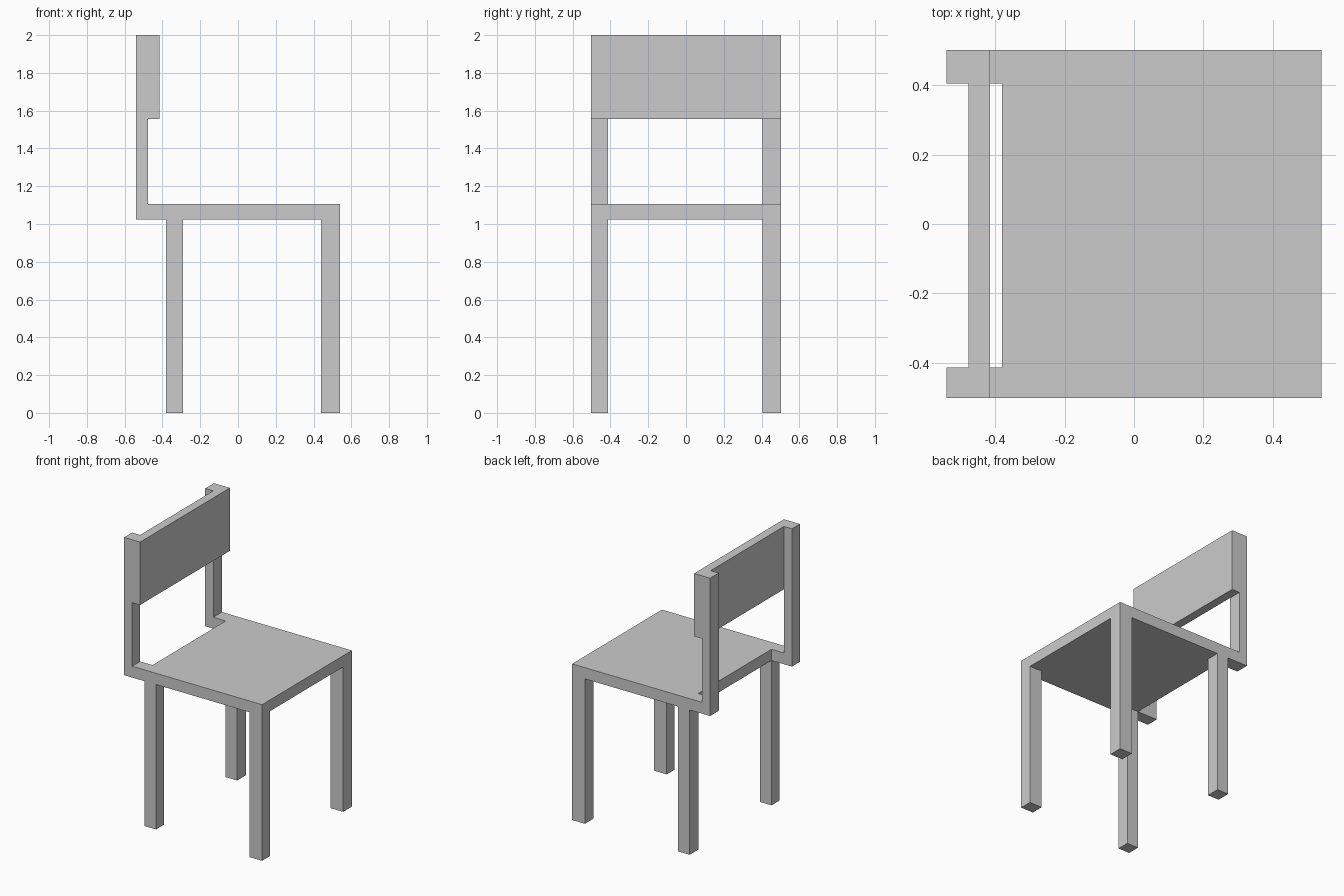
import bpy, bmesh

if "Cube" in bpy.data.objects:
    bpy.data.objects.remove(bpy.data.objects["Cube"])

HALF = 0.502                                   # half width of the chair in y
SIDES = {"right": (-HALF, -0.413), "left": (0.405, HALF)}
SEAT_LOW, SEAT_TOP = 1.025, 1.105


def prism(name, outline, z0, z1):
    """Extrude a flat counter-clockwise xy outline from z0 up to z1."""
    bm = bmesh.new()
    face = bm.faces.new([bm.verts.new((x, y, z0)) for x, y in outline])
    ext = bmesh.ops.extrude_face_region(bm, geom=[face], use_keep_orig=True)
    for v in ext["geom"]:
        if isinstance(v, bmesh.types.BMVert):
            v.co.z = z1
    bmesh.ops.recalc_face_normals(bm, faces=bm.faces[:])
    mesh = bpy.data.meshes.new(name)
    bm.to_mesh(mesh)
    bm.free()
    obj = bpy.data.objects.new(name, mesh)
    bpy.context.collection.objects.link(obj)
    return obj


def box(name, x0, x1, y0, y1, z0, z1):
    return prism(name, [(x0, y0), (x1, y0), (x1, y1), (x0, y1)], z0, z1)


# Seat with a notch at the back, leaving two arms that carry the posts
y_in_r, y_in_l = SIDES["right"][1], SIDES["left"][0]
prism("seat", [(-0.54, -HALF), (0.54, -HALF), (0.54, HALF), (-0.54, HALF),
               (-0.54, y_in_l), (-0.38, y_in_l), (-0.38, y_in_r), (-0.54, y_in_r)],
      SEAT_LOW, SEAT_TOP)

# Legs and backrest posts on both sides
for side, (y0, y1) in SIDES.items():
    box(f"front_leg_{side}", 0.44, 0.54, y0, y1, 0, SEAT_LOW)
    box(f"back_leg_{side}", -0.38, -0.29, y0, y1, 0, SEAT_LOW)
    box(f"back_post_{side}", -0.54, -0.477, y0, y1, SEAT_TOP, 2.0)

# Backrest panel fixed to the front of the posts
box("backrest", -0.477, -0.415, -HALF, HALF, 1.555, 2.0)
